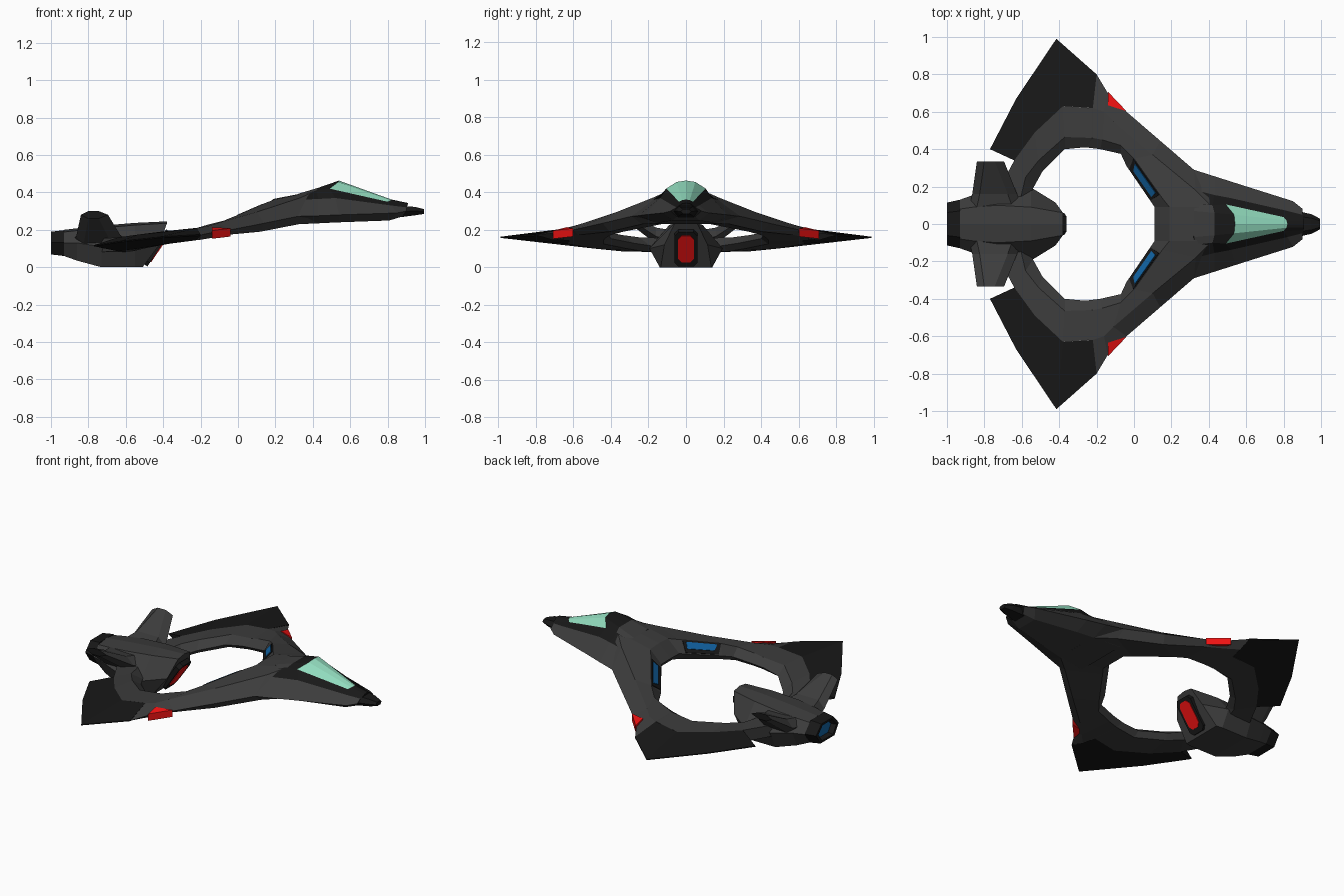
import bpy, bmesh
from mathutils import Vector as V

if "Cube" in bpy.data.objects:
    bpy.data.objects.remove(bpy.data.objects["Cube"])


def mat(name, r, g, b):
    m = bpy.data.materials.new(name)
    m.diffuse_color = (r, g, b, 1)
    m.use_nodes = True
    m.node_tree.nodes["Principled BSDF"].inputs["Base Color"].default_value = m.diffuse_color
    return m


GREY = mat("hull_grey", .045, .045, .045)
BLACK = mat("panel_black", .009, .009, .009)
GREEN = mat("canopy_green", .29, .72, .52)
RED = mat("marker_red", .85, .006, .006)
BLUE = mat("glow_blue", .006, .13, .38)


def loft(name, rings, mats, pick=lambda i, j: 0, mirror=False):
    """Skin closed rings of points; pick(segment, side) gives the material, side -1 is a cap."""
    bm = bmesh.new()
    vs = [[bm.verts.new(p) for p in r] for r in rings]
    n = len(rings[0])
    for i in range(len(rings) - 1):
        for j in range(n):
            k = (j + 1) % n
            f = bm.faces.new((vs[i][j], vs[i][k], vs[i + 1][k], vs[i + 1][j]))
            f.material_index = pick(i, j)
    for i, r in ((0, vs[0]), (len(rings), vs[-1])):
        bm.faces.new(r).material_index = pick(i, -1)
    bmesh.ops.recalc_face_normals(bm, faces=bm.faces)
    me = bpy.data.meshes.new(name)
    bm.to_mesh(me)
    bm.free()
    for m in mats:
        me.materials.append(m)
    ob = bpy.data.objects.new(name, me)
    bpy.context.collection.objects.link(ob)
    if mirror:
        mod = ob.modifiers.new("mirror", 'MIRROR')
        mod.use_axis = (False, True, False)
    return ob


def full(half):
    """Complete a half profile that starts on the centre line."""
    return half + [(x, -y, z) for x, y, z in reversed(half) if y > 1e-6]


def plate(name, pts, offset, m, mirror=False):
    offset = V(offset)
    loft(name, [[V(p) - offset for p in pts], [V(p) + offset for p in pts]], [m], mirror=mirror)


# Ring arm: inner edge, inner ridge, outer ridge, outer edge, underside height
stations = [
    ((.11, 0), (.19, 0, .365), (.42, 0, .41), (.45, 0, .29), .235),
    ((.11, .09), (.19, .09, .36), (.42, .09, .41), (.45, .2, .29), .235),
    ((.09, .12), (.15, .14, .345), (.33, .18, .37), (.32, .29, .272), .23),
    ((-.04, .31), (0, .35, .28), (.10, .37, .295), (.14, .445, .235), .19),
    ((-.07, .375), (-.07, .42, .25), (-.11, .55, .235), (-.04, .60, .2), .172),
    ((-.18, .40), (-.17, .45, .225), (-.16, .60, .22), (-.14, .70, .185), .155),
    ((-.26, .41), (-.22, .46, .21), (-.22, .62, .21), (-.2, .80, .172), .145),
    ((-.265, .41), (-.225, .46, .21), (-.225, .62, .21), (-.225, .62, .17), .144),
    ((-.37, .40), (-.37, .465, .195), (-.38, .63, .19), (-.38, .63, .15), .125),
    ((-.49, .28), (-.51, .34, .172), (-.53, .49, .175), (-.53, .49, .14), .10),
    ((-.54, .19), (-.58, .25, .16), (-.64, .34, .16), (-.64, .34, .12), .085),
    ((-.57, .08), (-.62, .08, .155), (-.78, .08, .15), (-.78, .08, .12), .08),
]
rings = []
for inner, r1, r2, out, bz in stations:
    i3 = V((*inner, bz + .4 * (r1[2] - bz)))
    bo, bi = V(out).lerp(V(r2), .5), i3.lerp(V(r1), .6)
    bo.z = bi.z = bz
    rings.append([i3, V(r1), V(r2), V(out), bo, bi])
loft("ring_arm", rings, [GREY], mirror=True)

# Dark swept wing tips
tips = [(-.2, .80, .172), (-.415, .99, .16), (-.63, .67, .137), (-.77, .40, .115)]
roots = [stations[i] for i in (6, 8, 9, 10)]
loft("wing_tip", [[V(s[2]), V(t) + V((0, 0, .003)), V(t) - V((0, 0, .003)), V((*s[2][:2], s[4]))]
                  for s, t in zip(roots, tips)], [BLACK], mirror=True)

# Red markers on the leading edges
plate("edge_marker", [(-.04, .603, .186), (-.14, .708, .174), (-.14, .635, .192)],
      (0, 0, .022), RED, True)

# Blue windows with dark frames on the inner slope of the ring
a, b, c, d = rings[2][0], rings[2][1], rings[3][1], rings[3][0]
nrm = (d - a).cross(b - a).normalized()


def on_slope(u, v):
    return a.lerp(d, u).lerp(b.lerp(c, u), v)


for nm, m, u0, u1, v0, v1, t in (("window_frame", BLACK, .03, 1, .08, .95, .004),
                                 ("window", BLUE, .1, .9, .35, .85, .008)):
    plate(nm, [on_slope(u0, v0), on_slope(u1 - .1, v0), on_slope(u1, v1), on_slope(u0 + .05, v1)],
          nrm * t, m, True)

# Nose hull with canopy: top, shoulder, canopy edge, panel edge, chine, keel
nose = [
    [(.32, 0, .392), (.32, .07, .392), (.33, .11, .385), (.33, .18, .36), (.32, .29, .272), (.25, .17, .23)],
    [(.43, 0, .425), (.43, .06, .425), (.42, .10, .41), (.43, .155, .365), (.43, .255, .275), (.43, .15, .235)],
    [(.54, 0, .463), (.535, .05, .455), (.49, .105, .42), (.52, .138, .37), (.54, .22, .28), (.54, .13, .24)],
    [(.82, 0, .362), (.815, .02, .358), (.80, .037, .35), (.82, .07, .33), (.85, .122, .29), (.81, .07, .25)],
    [(.91, 0, .343), (.91, .02, .34), (.905, .035, .33), (.9, .05, .32), (.9, .082, .3), (.88, .05, .272)],
]


def nose_pick(i, j):
    k = min(j, 10 - j)
    if j < 0:
        return 1
    if k > 2 or (i == 0 and k < 2):
        return 0
    return 2 if i == 2 and k < 2 else 1


loft("nose_hull", [full(h) for h in nose], [GREY, BLACK, GREEN], nose_pick)

# Nose probe
loft("nose_probe", [full([(x, 0, t), (x, w * .6, t), (x, w, (t + b0) / 2), (x, w * .6, b0)])
                    for x, w, t, b0 in ((.85, .075, .33, .265), (.95, .052, .322, .278),
                                        (.995, .028, .31, .285))], [BLACK])

# Engine pod: top, shoulder, waist, bottom corner
pod = [[(x, 0, t), (x, cy, t - .012), (x, wy, wz), (x, by, bz)] for x, t, cy, wy, wz, by, bz in (
    (-.93, .2, .08, .13, .13, .08, .06),
    (-.86, .208, .09, .155, .13, .11, .035),
    (-.73, .222, .10, .19, .11, .14, 0),
    (-.55, .237, .09, .195, .10, .14, 0))]
pod.append([(-.38, 0, .245), (-.38, .06, .235), (-.42, .115, .12), (-.51, .135, 0)])
loft("engine_pod", [full(h) for h in pod], [GREY])


# Red front intake with dark frame, leaning with the pod front
def intake(name, w, z0, z1, out, m):
    c = .02
    oct8 = [(-w, z0 + c), (-w + c, z0), (w - c, z0), (w, z0 + c),
            (w, z1 - c), (w - c, z1), (c - w, z1), (-w, z1 - c)]
    plate(name, [(-.505 + .68 * z + out, y, z) for y, z in oct8], (.012, 0, -.008), m)


intake("intake_frame", .06, .012, .195, 0, BLACK)
intake("intake", .043, .035, .175, .005, RED)


# Rear nozzle with recessed blue glow
def nozzle_ring(x, s):
    return [(x, y * s, .128 + z * s) for y, z in
            ((.07, .07), (.13, .005), (.08, -.068), (-.08, -.068), (-.13, .005), (-.07, .07))]


loft("nozzle", [nozzle_ring(-.93, 1), nozzle_ring(-1, .88), nozzle_ring(-1, .7), nozzle_ring(-.97, .6)],
     [BLACK, BLUE], lambda i, j: 1 if j < 0 and i else 0)

# Raised fins with dark tips
fin = [[(x0, y, zm), (x0 + .04, y, z1), (x1 - .05, y, z1), (x1, y, zm), (x1 - .05, y, z0), (x0 + .04, y, z0)]
       for x0, x1, y, z0, zm, z1 in ((-.88, -.6, .09, .10, .15, .20), (-.865, -.625, .16, .125, .165, .212),
                                     (-.84, -.695, .335, .26, .28, .30))]
loft("fin", fin, [GREY, BLACK], lambda i, j: 1 if j < 0 and i else 0, mirror=True)
